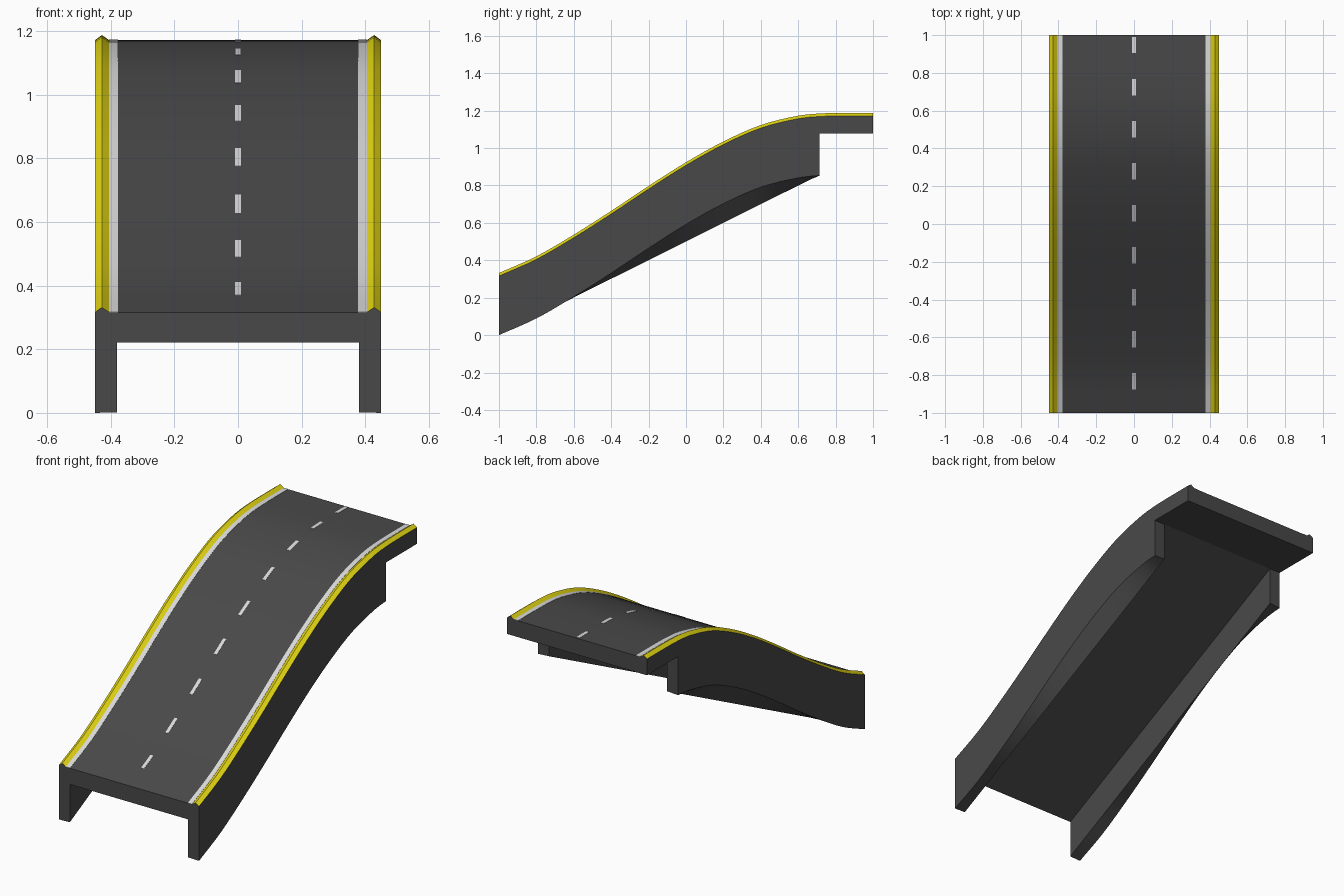
import bpy, bmesh, math

if "Cube" in bpy.data.objects:
    bpy.data.objects.remove(bpy.data.objects["Cube"])


def material(name, rgb):
    m = bpy.data.materials.new(name)
    m.diffuse_color = (*rgb, 1)
    m.use_nodes = True
    m.node_tree.nodes["Principled BSDF"].inputs["Base Color"].default_value = m.diffuse_color
    return m


ASPHALT = material("asphalt grey", (0.066, 0.066, 0.066))
WHITE = material("line white", (0.70, 0.70, 0.70))
YELLOW = material("curb yellow", (0.74, 0.65, 0.006))

# Height of the road surface along y
KEYS = [(-1, .316), (-.8, .405), (-.6, .521), (-.4, .648), (-.2, .781), (0, .908),
        (.2, 1.019), (.4, 1.107), (.6, 1.157), (.72, 1.169), (.86, 1.172), (1, 1.172)]
DROP, WALL_END = 0.316, 0.715


def road(y):
    """Smooth cubic through the key heights."""
    def slope(i):
        a, b = KEYS[max(i - 1, 0)], KEYS[min(i + 1, len(KEYS) - 1)]
        return (b[1] - a[1]) / (b[0] - a[0])
    i = 0
    while i < len(KEYS) - 2 and y > KEYS[i + 1][0]:
        i += 1
    (y0, z0), (y1, z1) = KEYS[i], KEYS[i + 1]
    h = y1 - y0
    t = (y - y0) / h
    return ((2*t**3 - 3*t*t + 1) * z0 + (t**3 - 2*t*t + t) * h * slope(i)
            + (3*t*t - 2*t**3) * z1 + (t**3 - t*t) * h * slope(i + 1))


def chord(y, z0, z1):
    """Straight line from the low end to the end of the walls."""
    return z0 + (z1 - z0) * (y + 1) / (WALL_END + 1)


def steps(a, b, n):
    return [a + (b - a) * i / n for i in range(n + 1)]


def loft(name, section, ys, mats, cap_material=0, caps=(0, -1)):
    """Join closed (x, z) sections, given as a function of y, into a solid."""
    bm = bmesh.new()
    rings = [[bm.verts.new((x, y, z)) for x, z in section(y)] for y in ys]
    n = len(rings[0])
    for a, b in zip(rings, rings[1:]):
        for k in range(n):
            bm.faces.new((a[k], a[(k + 1) % n], b[(k + 1) % n], b[k]))
    for c in caps:
        bm.faces.new(rings[c]).material_index = cap_material
    bmesh.ops.recalc_face_normals(bm, faces=bm.faces)
    me = bpy.data.meshes.new(name)
    bm.to_mesh(me)
    bm.free()
    for m in mats:
        me.materials.append(m)
    me.shade_smooth()
    me.set_sharp_from_angle(angle=math.radians(20))
    ob = bpy.data.objects.new(name, me)
    bpy.context.collection.objects.link(ob)


def on_road(points):
    """Section whose heights are measured from the road surface."""
    return lambda y: [(x, road(y) + dz) for x, dz in points]


def strip(x0, x1):
    """Thin painted line between two x positions."""
    return on_road([(x0, 0), (x1, 0), (x1, .0015), (x0, .0015)])


def ramp_section(y):
    """Road on two walls: curved outer edges, straight inner edges and underside."""
    foot = chord(y, .002, .857)
    under = chord(y, .222, 1.077)
    half = [(.45, road(y)), (.45, road(y) - DROP), (.38, foot), (.38, under)]
    return half + [(-x, z) for x, z in reversed(half)]


# Sloping ramp body with its side walls
loft("ramp_body", ramp_section, steps(-1, WALL_END, 34), [ASPHALT])

# Flat landing slab at the top
loft("landing_slab", lambda y: [(.45, road(y)), (.45, 1.077), (-.45, 1.077), (-.45, road(y))],
     steps(WALL_END, 1, 6), [ASPHALT], caps=(-1,))

full = steps(-1, 1, 40)
for side, s in (("left", -1), ("right", 1)):
    # Ridged yellow curb with grey ends
    loft(side + "_curb", on_road([(s * .405, 0), (s * .45, 0), (s * .428, .016)]), full,
         [YELLOW, ASPHALT], cap_material=1)

    # White edge line
    loft(side + "_edge_line", strip(s * .378, s * .405), full, [WHITE])

# Dashed centre line
for k in range(9):
    c = -.8325 + .2225 * k
    loft(f"centre_dash_{k + 1}", strip(-.01, .01), steps(c - .0435, c + .0435, 4), [WHITE])
